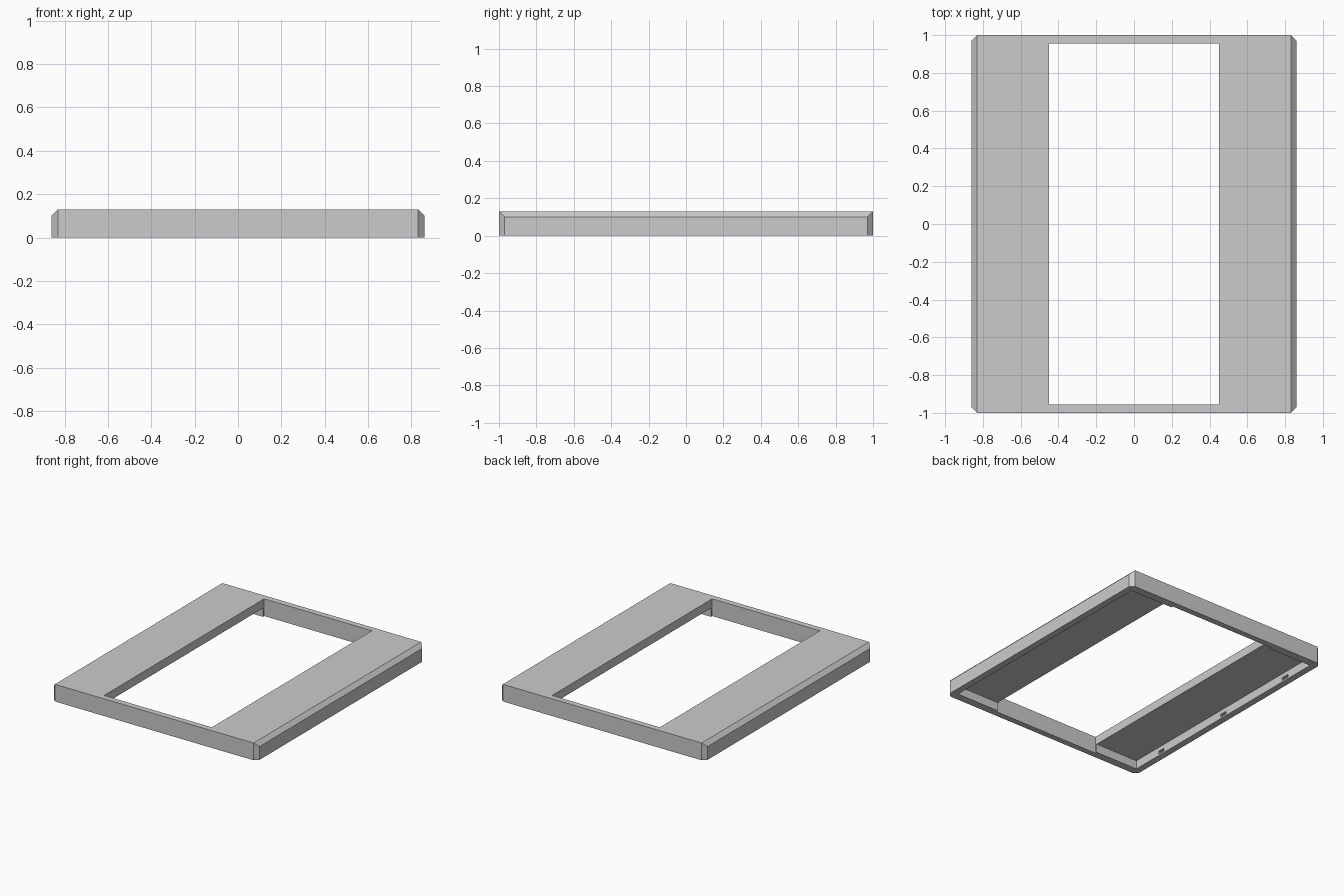
import bpy
import bmesh
from mathutils import Vector

default = bpy.data.objects.get("Cube")
if default:
    bpy.data.objects.remove(default, do_unlink=True)

HX, HY, H, CH = 0.86, 1.0, 0.13, 0.03   # half width, half length, height, chamfer


def make_material(name, rgb):
    mat = bpy.data.materials.new(name)
    mat.use_nodes = True
    mat.diffuse_color = (*rgb, 1)
    mat.node_tree.nodes["Principled BSDF"].inputs["Base Color"].default_value = (*rgb, 1)
    return mat


def add_object(name, bm):
    mesh = bpy.data.meshes.new(name)
    bm.to_mesh(mesh)
    bm.free()
    obj = bpy.data.objects.new(name, mesh)
    bpy.context.collection.objects.link(obj)
    return obj


def box(name, low, high):
    low, high = Vector(low), Vector(high)
    bm = bmesh.new()
    bmesh.ops.create_cube(bm, size=1)
    for v in bm.verts:
        v.co = (low + high) / 2 + v.co * (high - low)
    return add_object(name, bm)


def cut(target, cutter):
    """Subtract the cutter, then discard it."""
    cutter.hide_render = True
    mod = target.modifiers.new(cutter.name, 'BOOLEAN')
    mod.operation = 'DIFFERENCE'
    mod.solver = 'EXACT'
    mod.object = cutter
    bpy.context.view_layer.objects.active = target
    bpy.ops.object.modifier_apply(modifier=mod.name)
    bpy.data.objects.remove(cutter, do_unlink=True)


# Outer body: chamfered corners and chamfered long top edges
bm = bmesh.new()
for sx in (-1, 1):
    for sy in (-1, 1):
        for x, y, top in ((HX - CH, HY, H), (HX, HY - CH, H - CH)):
            for z in (0, top):
                bm.verts.new((sx * x, sy * y, z))
bmesh.ops.convex_hull(bm, input=bm.verts[:])
bmesh.ops.dissolve_limit(bm, angle_limit=0.01, verts=bm.verts[:], edges=bm.edges[:])
bmesh.ops.recalc_face_normals(bm, faces=bm.faces[:])
frame = add_object("frame", bm)
frame.data.materials.append(make_material("grey", (0.6, 0.6, 0.6)))

# Hollow underside and the rectangular window
cut(frame, box("underside_recess", (-0.81, -0.94, -0.1), (0.81, 0.94, 0.065)))
cut(frame, box("window", (-0.45, -0.955, -0.2), (0.45, 0.955, 0.3)))

# Small slots inside both long walls
for side in (-1, 1):
    for y in (-0.67, 0, 0.67):
        xs = sorted((side * 0.79, side * 0.83))
        cut(frame, box("slot", (xs[0], y - 0.03, 0.012), (xs[1], y + 0.03, 0.034)))
